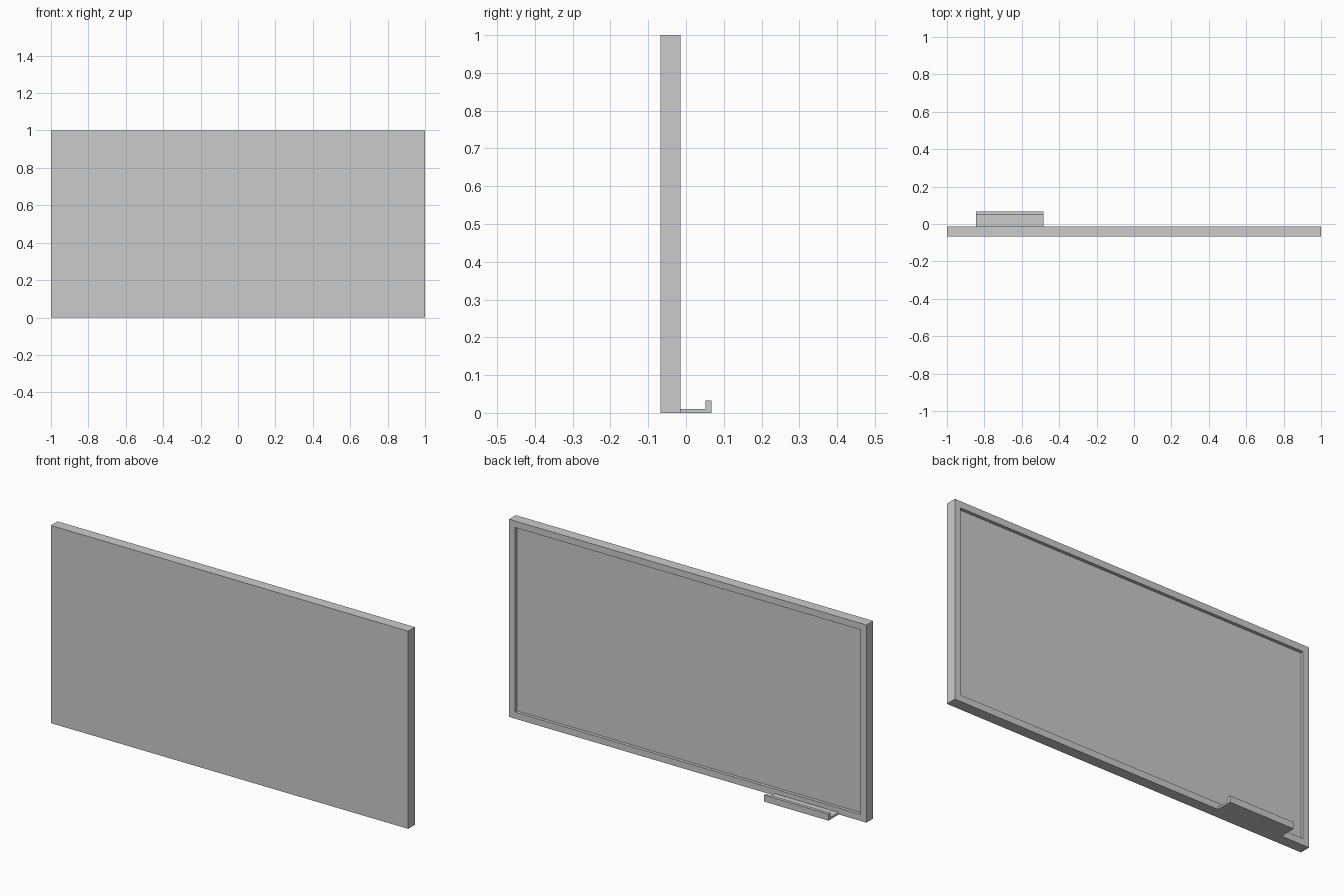
import bpy, bmesh

if "Cube" in bpy.data.objects:
    bpy.data.objects.remove(bpy.data.objects["Cube"])

Y_FRONT, Y_BACK = -0.068, -0.014
BORDER, DEPTH = 0.033, 0.016


def finish(bm, name):
    bmesh.ops.recalc_face_normals(bm, faces=bm.faces)
    mesh = bpy.data.meshes.new(name)
    bm.to_mesh(mesh)
    bm.free()
    obj = bpy.data.objects.new(name, mesh)
    bpy.context.collection.objects.link(obj)
    return obj


# Board: a slab whose rear face is inset and pushed in to leave a raised rim
bm = bmesh.new()
bmesh.ops.create_cube(bm, size=1)
bmesh.ops.scale(bm, verts=bm.verts, vec=(2, Y_BACK - Y_FRONT, 1))
bmesh.ops.translate(bm, verts=bm.verts, vec=(0, (Y_FRONT + Y_BACK) / 2, 0.5))
bm.normal_update()
rear = max(bm.faces, key=lambda f: f.calc_center_median().y)
bmesh.ops.inset_region(bm, faces=[rear], thickness=BORDER, use_even_offset=True)
# second inset with no width makes the recess walls
bmesh.ops.inset_region(bm, faces=[rear], thickness=0.0, depth=-DEPTH)
finish(bm, "framed_board")

# Pen tray: L-shaped profile extruded along x
profile = [(Y_BACK, 0), (0.068, 0), (0.068, 0.033), (0.052, 0.033),
           (0.052, 0.01), (Y_BACK, 0.01)]
bm = bmesh.new()
end = bm.faces.new([bm.verts.new((-0.845, y, z)) for y, z in profile])
ext = bmesh.ops.extrude_face_region(bm, geom=[end], use_keep_orig=True)
moved = [v for v in ext["geom"] if isinstance(v, bmesh.types.BMVert)]
bmesh.ops.translate(bm, verts=moved, vec=(0.36, 0, 0))
finish(bm, "pen_tray")
